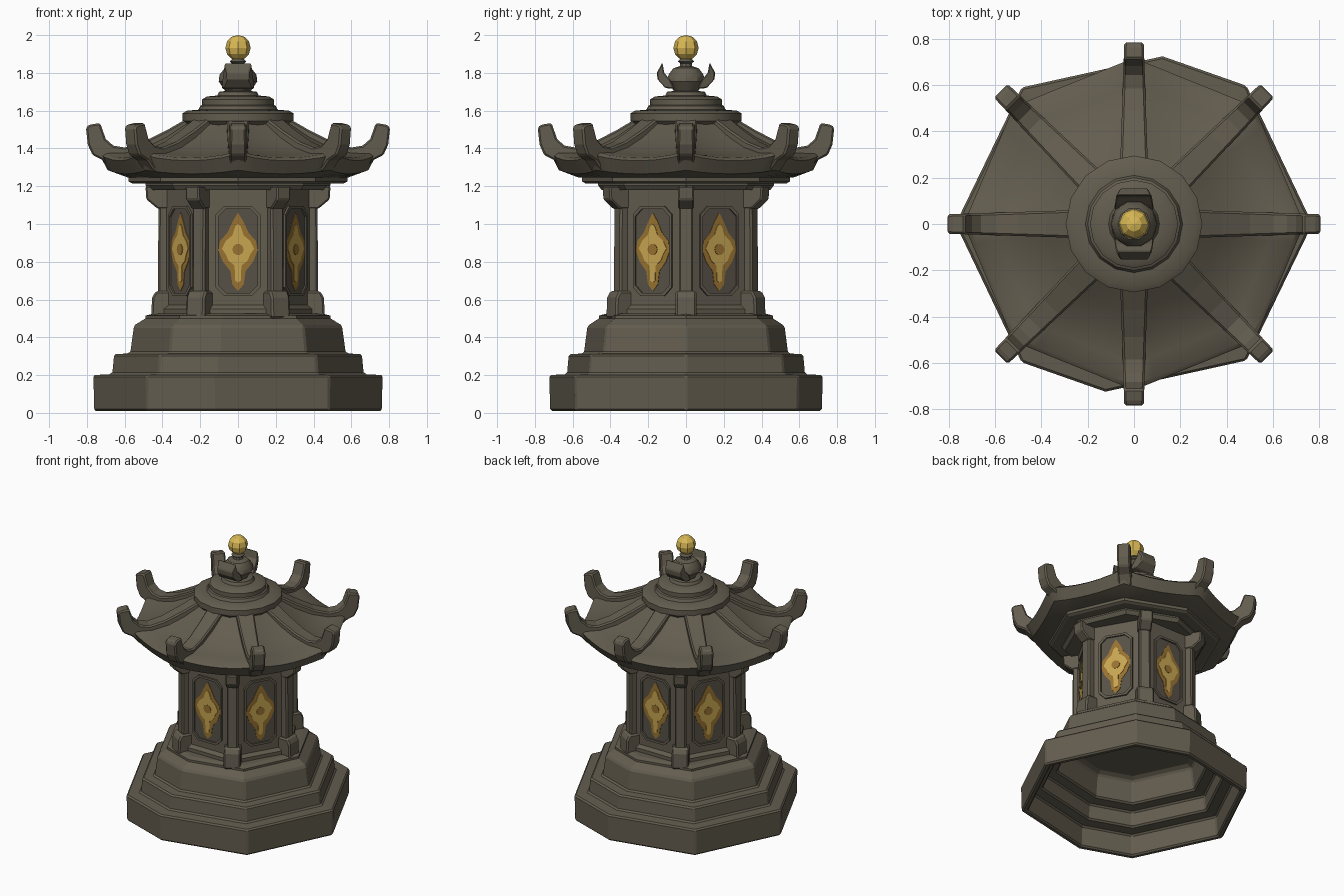
import bpy, bmesh, math
from mathutils import Vector

if "Cube" in bpy.data.objects:
    bpy.data.objects.remove(bpy.data.objects["Cube"])


def material(name, rgb):
    m = bpy.data.materials.new(name)
    m.diffuse_color = (*rgb, 1)
    m.use_nodes = True
    m.node_tree.nodes["Principled BSDF"].inputs["Base Color"].default_value = m.diffuse_color
    return m


STONE = material("weathered_stone", (0.125, 0.109, 0.078))
PANEL = material("dark_panel_stone", (0.095, 0.083, 0.062))
AMBER = material("amber_glow", (0.32, 0.17, 0.03))
YELLOW = material("yellow_glow", (0.57, 0.38, 0.085))
GOLD = material("gold", (0.69, 0.48, 0.09))


def finish(bm, name, mat, bevel=0.0, smooth=False):
    bmesh.ops.recalc_face_normals(bm, faces=bm.faces)
    me = bpy.data.meshes.new(name)
    bm.to_mesh(me)
    bm.free()
    me.materials.append(mat)
    ob = bpy.data.objects.new(name, me)
    bpy.context.collection.objects.link(ob)
    if bevel:
        mod = ob.modifiers.new("worn_edges", 'BEVEL')
        mod.width = bevel
        mod.segments = 1
        mod.limit_method = 'ANGLE'
        mod.angle_limit = math.radians(35)
    if smooth:
        bpy.ops.object.select_all(action='DESELECT')
        ob.select_set(True)
        bpy.context.view_layer.objects.active = ob
        bpy.ops.object.shade_smooth_by_angle(angle=math.radians(35))
    return ob


def loft(name, profile, dirs, mat=STONE, bevel=0.0, smooth=False, lift=None):
    """Stack copies of an outline, scaled and raised by (radius, z) points."""
    bm = bmesh.new()
    rings = []
    for k, (r, z) in enumerate(profile):
        rings.append([bm.verts.new((x * r, y * r, z + (lift(k, i) if lift else 0)))
                      for i, (x, y) in enumerate(dirs)])
    n = len(dirs)
    for a, b in zip(rings, rings[1:]):
        for i in range(n):
            j = (i + 1) % n
            bm.faces.new((a[i], a[j], b[j], b[i]))
    bm.faces.new(rings[0])
    bm.faces.new(rings[-1])
    return finish(bm, name, mat, bevel, smooth)


def fin(name, side, angle, width, scale=1.0, mat=STONE, bevel=0.0):
    """Side outline of (radius, z) points, extruded across a radial plane."""
    c, s = math.cos(angle), math.sin(angle)
    bm = bmesh.new()
    caps = []
    for w in (-1, 1):
        caps.append([bm.verts.new((r * scale * c - w * width(r) * s,
                                   r * scale * s + w * width(r) * c, z)) for r, z in side])
    n = len(side)
    for i in range(n):
        j = (i + 1) % n
        bm.faces.new((caps[0][i], caps[0][j], caps[1][j], caps[1][i]))
    for cap in caps:
        bm.faces.new(cap)
    return finish(bm, name, mat, bevel)


def plate(name, outline, angle, d0, d1, mat, hole=None):
    """Flat plate on a wall: (sideways, z) outline between depths d0 and d1."""
    out = Vector((math.cos(angle), math.sin(angle), 0))
    side = Vector((-out.y, out.x, 0))
    bm = bmesh.new()

    def ring(pts, d):
        return [bm.verts.new(out * d + side * u + Vector((0, 0, z))) for u, z in pts]

    loops = [ring(outline, d0), ring(outline, d1)]
    if hole:
        loops += [ring(hole, d1), ring(hole, d0)]
    n = len(outline)
    for a, b in zip(loops, loops[1:]):
        for i in range(n):
            j = (i + 1) % n
            bm.faces.new((a[i], a[j], b[j], b[i]))
    if not hole:
        bm.faces.new(loops[1])
    return finish(bm, name, mat)


def circle(n, phase=0.0, ys=1.0):
    return [(math.cos(2 * math.pi * i / n + phase), ys * math.sin(2 * math.pi * i / n + phase))
            for i in range(n)]


def mirrored(half):
    return half + [(-u, z) for u, z in reversed(half) if u > 0]


def chamfered(w, z0, z1, c):
    return mirrored([(w - c, z0), (w, z0 + c), (w, z1 - c), (w - c, z1)])


# Hollow stepped base, an uneven octagon with half-turn symmetry
half = [(1, 0), (0.63, 0.775), (0.16, 0.94), (-0.63, 0.765)]
BASE = half + [(-x, -y) for x, y in half]
loft("stepped_base", [(0.46, 0.47), (0.50, 0.45), (0.52, 0.29), (0.61, 0.28), (0.62, 0.17),
                      (0.71, 0.16), (0.72, 0.01), (0.765, 0.01), (0.77, 0.20), (0.67, 0.205),
                      (0.66, 0.31), (0.575, 0.315), (0.555, 0.46), (0.49, 0.50)], BASE, bevel=0.01)
loft("base_ledge", [(0.49, 0.48), (0.49, 0.515), (0.45, 0.525)], BASE)

# Six-sided lantern chamber
loft("chamber_wall", [(0.40, 0.50), (0.40, 1.22)], circle(6))
loft("chamber_plinth", [(0.425, 0.50), (0.425, 0.55), (0.40, 0.57)], circle(6))
WALL = 0.40 * math.cos(math.pi / 6)

# Columns with foot blocks and roof brackets
for i in range(6):
    a = i * math.pi / 3
    fin(f"column_{i}", [(0.34, 0.55), (0.425, 0.55), (0.42, 1.2), (0.34, 1.2)],
        a, lambda r: 0.038, bevel=0.01)
    fin(f"column_foot_{i}", [(0.33, 0.50), (0.46, 0.50), (0.455, 0.61), (0.435, 0.645), (0.33, 0.645)],
        a, lambda r: 0.056, bevel=0.01)
    fin(f"roof_bracket_{i}", [(0.36, 1.08), (0.425, 1.08), (0.485, 1.13), (0.49, 1.2), (0.36, 1.2)],
        a, lambda r: 0.042, bevel=0.008)

# Framed windows with layered glowing emblems
glow = mirrored([(0, 0.645), (0.03, 0.68), (0.04, 0.75), (0.08, 0.80), (0.103, 0.86), (0.095, 0.91),
                 (0.055, 0.955), (0.03, 1.01), (0, 1.06)])
core = mirrored([(0, 0.69), (0.015, 0.70), (0.018, 0.78), (0.05, 0.805), (0.065, 0.84), (0.085, 0.87),
                 (0.065, 0.91), (0.03, 0.94), (0.015, 0.985), (0, 1.0)])
dot = [(0.03 * x, 0.865 + 0.03 * y) for x, y in circle(10)]
for i in range(6):
    a = (i + 0.5) * math.pi / 3
    plate(f"window_frame_{i}", chamfered(0.118, 0.62, 1.095, 0.045), a, WALL - 0.005, WALL + 0.012,
          STONE, hole=chamfered(0.104, 0.636, 1.08, 0.04))
    plate(f"window_panel_{i}", chamfered(0.105, 0.635, 1.081, 0.04), a, WALL - 0.004, WALL + 0.002, PANEL)
    plate(f"window_glow_{i}", glow, a, WALL, WALL + 0.005, AMBER)
    plate(f"window_core_{i}", core, a, WALL + 0.002, WALL + 0.008, YELLOW)
    plate(f"window_dot_{i}", dot, a, WALL + 0.004, WALL + 0.011, AMBER)

# Roof slabs under the eaves
loft("lower_roof_slab", [(0.47, 1.18), (0.49, 1.205), (0.49, 1.22)], circle(8, 0, 0.95))
loft("upper_roof_slab", [(0.56, 1.215), (0.58, 1.225), (0.58, 1.26)], circle(8, 0, 0.95))

# Swept octagonal roof whose corners lift
SUB = 6
corners = circle(8, 0, 0.975)
ROOF = []
for i in range(8):
    p, q = Vector(corners[i]), Vector(corners[(i + 1) % 8])
    ROOF += [tuple(p.lerp(q, t / SUB)) for t in range(SUB)]
roof_profile = [(0.50, 1.245), (0.58, 1.245), (0.69, 1.265), (0.735, 1.335), (0.715, 1.35),
                (0.62, 1.36), (0.51, 1.395), (0.40, 1.455), (0.31, 1.52), (0.25, 1.56)]
lifts = [0, 0, 0.02, 0.035, 0.035, 0.025, 0.02, 0.015, 0.01, 0]


def corner_lift(k, i):
    t = abs((i % SUB) / SUB - 0.5) * 2
    return lifts[k] * t * t


loft("swept_roof", roof_profile, ROOF, smooth=True, lift=corner_lift)

# Eight upturned ridges
ridge = [(0.25, 1.57), (0.38, 1.495), (0.50, 1.435), (0.60, 1.405), (0.66, 1.415), (0.70, 1.45),
         (0.73, 1.535), (0.79, 1.525), (0.805, 1.51), (0.795, 1.42), (0.77, 1.365), (0.71, 1.335),
         (0.66, 1.28), (0.60, 1.29), (0.45, 1.38), (0.25, 1.50)]
for i in range(8):
    scale = (1.0, 1.01, 0.975, 1.01)[i % 4]
    fin(f"roof_ridge_{i}", ridge, i * math.pi / 4, lambda r: 0.06 - 0.018 * max(0, r - 0.25) / 0.55,
        scale, bevel=0.009)

# Stacked round cap
loft("roof_cap", [(0.27, 1.52), (0.295, 1.545), (0.295, 1.585), (0.27, 1.60), (0.21, 1.605),
                  (0.20, 1.625), (0.19, 1.63), (0.19, 1.66), (0.165, 1.675), (0.11, 1.68),
                  (0.10, 1.70), (0.06, 1.705)], circle(16), smooth=True)

# Finial bowl, its two petals and the neck
loft("finial_bowl", [(0.06, 1.69), (0.075, 1.715), (0.102, 1.755), (0.098, 1.79), (0.07, 1.825),
                     (0.035, 1.835), (0.032, 1.85), (0.045, 1.86), (0.03, 1.875), (0.025, 1.90)],
     circle(10), smooth=True)
petal = [(0.06, 1.715), (0.11, 1.72), (0.15, 1.765), (0.155, 1.80), (0.125, 1.855),
         (0.115, 1.80), (0.085, 1.765)]
for name, a in (("front", -math.pi / 2), ("back", math.pi / 2)):
    fin(f"finial_petal_{name}", petal, a, lambda r: 0.085 - 0.5 * max(0, r - 0.10), bevel=0.006)

# Golden ball
bm = bmesh.new()
bmesh.ops.create_uvsphere(bm, u_segments=8, v_segments=6, radius=0.067)
bmesh.ops.translate(bm, verts=bm.verts, vec=(0, 0, 1.933))
finish(bm, "golden_ball", GOLD)
